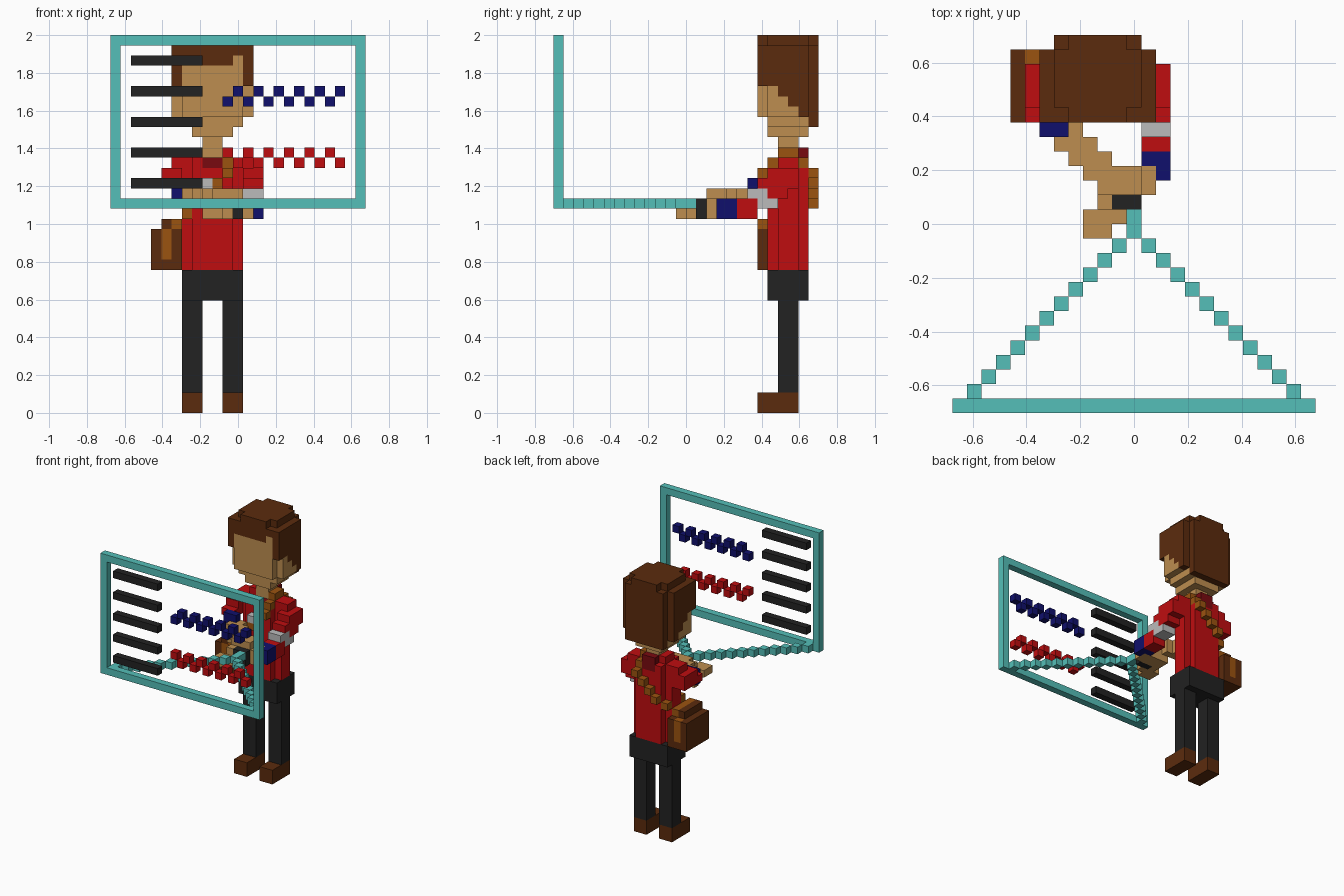
import bpy, bmesh
from mathutils import Vector

if "Cube" in bpy.data.objects:
    bpy.data.objects.remove(bpy.data.objects["Cube"], do_unlink=True)

S = 2 / 37                      # size of one block
ORIGIN = Vector((-12.5, -13, 0))
COLOURS = {
    "teal": (0.09, 0.52, 0.48), "skin": (0.51, 0.27, 0.08),
    "brown": (0.105, 0.024, 0.004), "red": (0.52, 0.004, 0.005),
    "charcoal": (0.016, 0.016, 0.016), "navy": (0.005, 0.005, 0.15),
    "grey": (0.5, 0.5, 0.5), "tan_leather": (0.33, 0.087, 0.005),
    "dark_red": (0.19, 0.003, 0.005),
}
MATS = {}
for name, rgb in COLOURS.items():
    m = bpy.data.materials.new(name)
    m.use_nodes = True
    m.diffuse_color = (*rgb, 1)
    m.node_tree.nodes["Principled BSDF"].inputs["Base Color"].default_value = (*rgb, 1)
    MATS[name] = m


def span(v):
    return range(v[0], v[1] + 1) if isinstance(v, tuple) else (v,)


def fill(cells, colour, x, y, z):
    """Fill an inclusive block range; a later fill repaints an earlier one."""
    for i in span(x):
        for j in span(y):
            for k in span(z):
                cells[i, j, k] = colour


def build(name, cells):
    """Skin the blocks with their exposed faces only, then merge flat areas."""
    bm = bmesh.new()
    used = sorted(set(cells.values()))
    for cell, colour in cells.items():
        centre = Vector(cell) + Vector((0.5, 0.5, 0.5)) + ORIGIN
        for axis in range(3):
            for sign in (-1, 1):
                n = Vector((0, 0, 0))
                n[axis] = sign
                if tuple(int(a + b) for a, b in zip(cell, n)) in cells:
                    continue
                u = Vector((0, 0, 0))
                u[(axis + 1) % 3] = 0.5
                v = n.cross(u)
                mid = centre + n / 2
                f = bm.faces.new([bm.verts.new((mid + a * u + b * v) * S)
                                  for a, b in ((-1, -1), (1, -1), (1, 1), (-1, 1))])
                f.material_index = used.index(colour)
    bmesh.ops.remove_doubles(bm, verts=bm.verts, dist=S / 100)
    bmesh.ops.dissolve_limit(bm, angle_limit=0.01, verts=bm.verts, edges=bm.edges,
                             delimit={"MATERIAL"})
    mesh = bpy.data.meshes.new(name)
    bm.to_mesh(mesh)
    bm.free()
    for c in used:
        mesh.materials.append(MATS[c])
    bpy.context.collection.objects.link(bpy.data.objects.new(name, mesh))


def part(name, *fills):
    cells = {}
    for f in fills:
        fill(cells, *f)
    build(name, cells)


# Legs, shoes and hips
for side, x in (("right", (7, 8)), ("left", (11, 12))):
    part(side + "_shoe", ("brown", x, (20, 23), (0, 1)))
    part(side + "_leg", ("charcoal", x, (22, 23), (2, 10)))
part("hips", ("charcoal", (7, 12), (21, 24), (11, 13)))

# Shirt with notched corners, shoulders and collar
part("shirt",
     ("red", (7, 12), (22, 23), (14, 24)),
     ("red", (8, 11), (21, 24), (14, 23)),
     ("red", (8, 10), (21, 24), 24),
     ("red", (6, 13), (22, 23), 24),
     ("red", 8, (22, 23), 25),
     ("dark_red", (9, 10), 21, 24),
     ("dark_red", (9, 10), 24, (24, 25)),
     ("grey", 9, 20, 22))

# Strap running over the shoulder and down to the bag
strap = {}
fill(strap, "tan_leather", 11, (22, 23), 25)
for y in (21, 24):
    fill(strap, "tan_leather", 11, y, 24)
    fill(strap, "tan_leather", 7, y, 19)
for n in range(4):
    for y in (20, 25):
        fill(strap, "tan_leather", 11 - n, y, 23 - n)
build("strap", strap)

# Shoulder bag with a lighter band
part("bag",
     ("brown", (4, 6), (20, 24), (14, 17)),
     ("brown", (5, 6), (20, 23), 18),
     ("tan_leather", 6, (20, 23), 18),
     ("tan_leather", 5, 20, (15, 17)),
     ("tan_leather", 5, 24, (15, 17)))

# Left arm with banded sleeve
part("left_arm",
     ("red", (13, 14), (21, 23), 23),
     ("red", (13, 14), (20, 23), 22),
     ("red", (13, 14), (21, 22), 21),
     ("grey", (13, 14), (19, 20), 21),
     ("grey", (13, 14), (20, 21), 20),
     ("red", (13, 14), (18, 19), (19, 20)),
     ("navy", (13, 14), 17, (19, 20)),
     ("navy", 14, 16, (19, 20)))
part("left_hand", ("skin", (10, 13), (15, 16), (19, 20)))

# Right arm reaching diagonally across the body
part("right_arm",
     ("red", (5, 6), (21, 23), 23),
     ("red", (5, 6), (20, 23), 22),
     ("navy", (6, 7), 19, (21, 22)),
     ("skin", 8, 19, (20, 21)),
     ("skin", (7, 9), 18, (20, 21)),
     ("skin", (8, 10), 17, (20, 21)),
     ("skin", (9, 12), 16, 21),
     ("skin", (10, 12), 15, 21))

# Gripped device and fingers
part("fingers",
     ("skin", 10, 14, (19, 20)),
     ("skin", (9, 11), 13, 19),
     ("skin", (9, 10), 12, 19))
part("device", ("charcoal", (11, 12), 14, (19, 20)))

# Neck and head, with the hairline stepping down toward the back
part("neck", ("skin", (9, 10), (22, 23), (25, 26)))
head = {}
fill(head, "skin", (8, 11), (21, 24), 27)
fill(head, "skin", (7, 12), (21, 24), 28)
fill(head, "skin", (7, 12), (20, 25), (29, 35))
fill(head, "skin", (6, 13), (21, 24), (29, 35))
fill(head, "brown", (7, 12), 25, 28)
fill(head, "brown", (7, 12), (21, 24), 36)
fill(head, "brown", (8, 11), (20, 25), 36)
for x in (6, 13):
    fill(head, "brown", x, 20, (32, 35))
for (i, j, k) in head:
    hairline = {20: 34, 21: 32, 22: 31, 23: 30, 24: 29}.get(j, 28)
    if k >= hairline and (i, j, k) != (12, 20, 34):
        head[i, j, k] = "brown"
build("head", head)

# Floating display frame
part("display_frame",
     ("teal", (0, 24), 0, 20), ("teal", (0, 24), 0, 36),
     ("teal", 0, 0, (20, 36)), ("teal", 24, 0, (20, 36)))

# Beams spreading from the device to the frame
beams = {}
fill(beams, "teal", 12, (12, 13), 20)
for y in range(1, 12):
    for x in (y, 24 - y):
        fill(beams, "teal", x, y, 20)
build("beams", beams)

# Bars and the two zigzag traces on the display
for n in range(5):
    part("display_bar", ("charcoal", (2, 8), 0, 22 + 3 * n))
for name, colour, base, first in (("navy_trace", "navy", 30, 0), ("red_trace", "red", 24, 1)):
    trace = {}
    for n in range(12):
        fill(trace, colour, 11 + n, 0, base + (n + first) % 2)
    build(name, trace)
